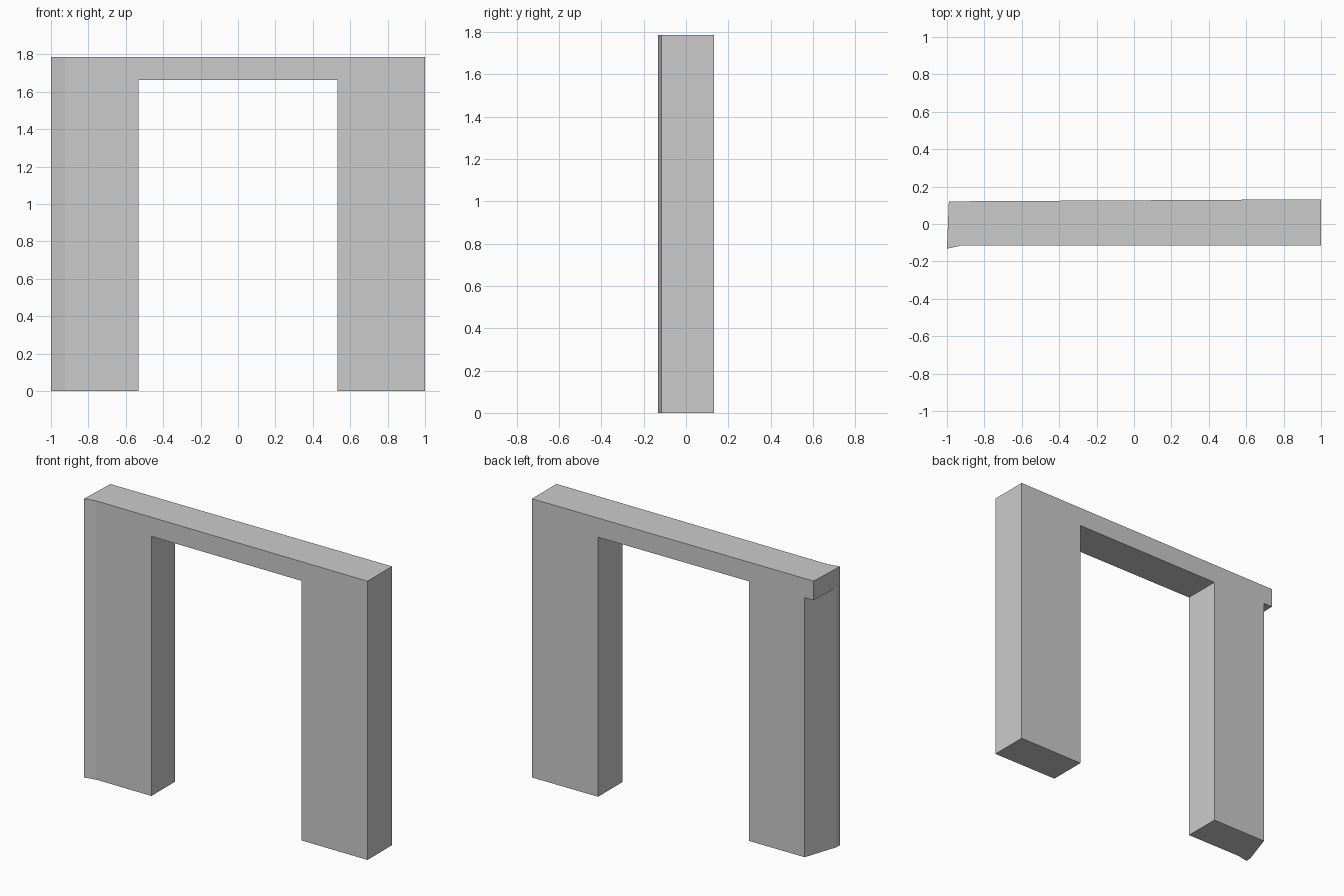
import bpy, bmesh

if "Cube" in bpy.data.objects:
    bpy.data.objects.remove(bpy.data.objects["Cube"])

TOP, LINTEL = 1.787, 1.664


def prism(name, plan, z0, z1):
    """Extrude a plan outline between two heights."""
    bm = bmesh.new()
    face = bm.faces.new([bm.verts.new((x, y, z0)) for x, y in plan])
    ext = bmesh.ops.extrude_face_region(bm, geom=[face])
    verts = [v for v in ext["geom"] if isinstance(v, bmesh.types.BMVert)]
    bmesh.ops.translate(bm, verts=verts, vec=(0, 0, z1 - z0))
    bmesh.ops.recalc_face_normals(bm, faces=bm.faces)
    mesh = bpy.data.meshes.new(name)
    bm.to_mesh(mesh)
    bm.free()
    obj = bpy.data.objects.new(name, mesh)
    bpy.context.collection.objects.link(obj)
    return obj


def cut(target, cutter):
    """Subtract the cutter, then discard it."""
    cutter.hide_render = True
    mod = target.modifiers.new(cutter.name, "BOOLEAN")
    mod.operation, mod.solver, mod.object = "DIFFERENCE", "EXACT", cutter
    bpy.context.view_layer.objects.active = target
    bpy.ops.object.modifier_apply(modifier=mod.name)
    bpy.data.objects.remove(cutter)


# Wall with a flared front-left corner and slightly tapered back
wall = prism("doorway_wall", [(-1, -0.132), (-0.925, -0.116), (1, -0.116),
                              (1, 0.132), (-0.99, 0.121)], 0, TOP)

# Doorway opening
cut(wall, prism("opening_cutter", [(-0.533, -0.5), (0.533, -0.5),
                                   (0.533, 0.5), (-0.533, 0.5)], -0.5, LINTEL))

# Slanted undercut on the left pillar, below the lintel
cut(wall, prism("corner_cutter", [(-0.859, 0.322), (-1.061, -0.278),
                                  (-1.3, 0.322)], -0.5, LINTEL))
